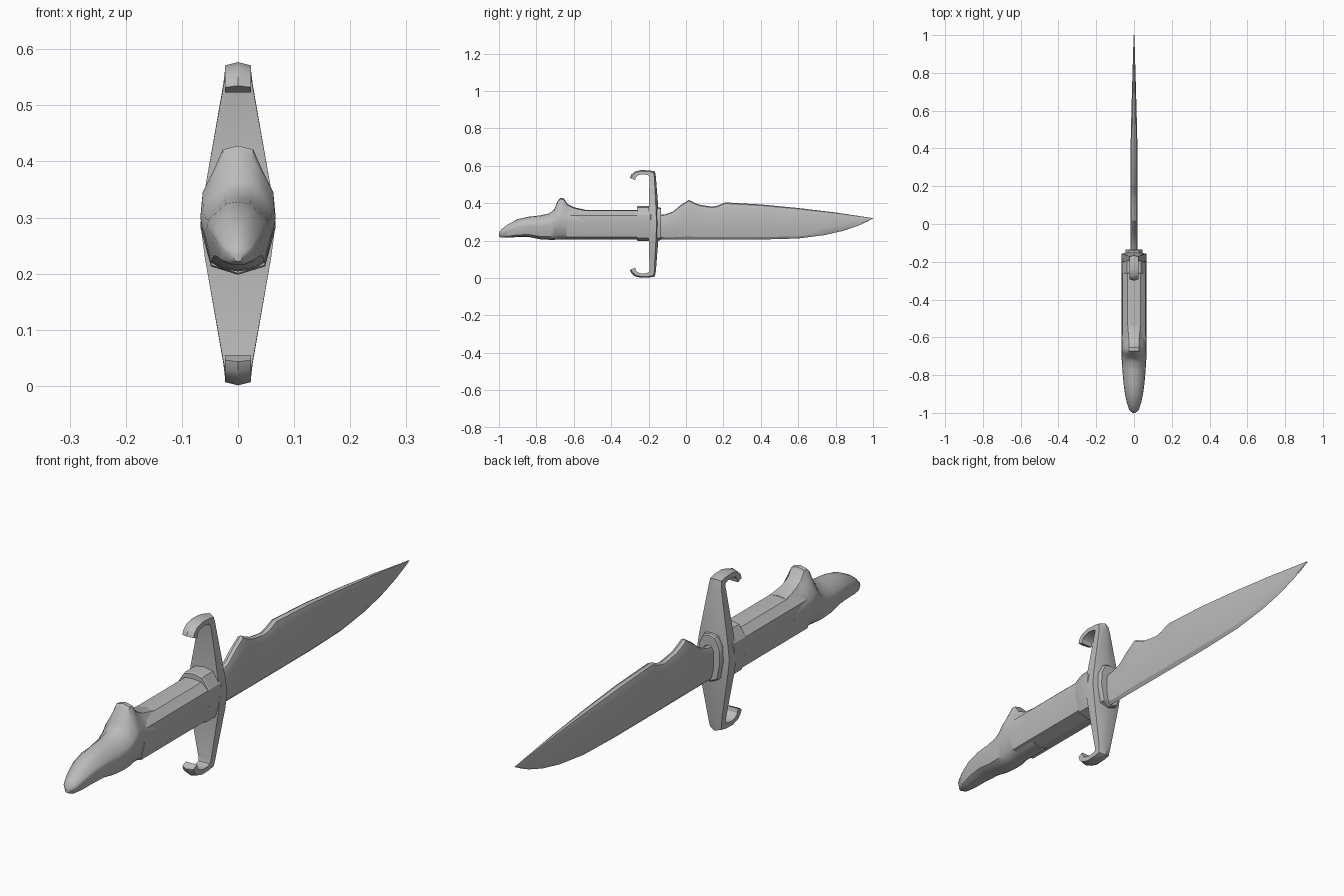
import bpy
import bmesh
import math

if "Cube" in bpy.data.objects:
    bpy.data.objects.remove(bpy.data.objects["Cube"], do_unlink=True)

steel = bpy.data.materials.new("grey")
steel.use_nodes = True
GREY = (0.5, 0.5, 0.5, 1)
steel.diffuse_color = GREY
steel.node_tree.nodes["Principled BSDF"].inputs["Base Color"].default_value = GREY


def loft(name, rings, angle=30):
    """Skin a list of equal-length closed rings and cap both ends."""
    bm = bmesh.new()
    rows = [[bm.verts.new(p) for p in ring] for ring in rings]
    n = len(rows[0])
    for a, b in zip(rows, rows[1:]):
        for i in range(n):
            j = (i + 1) % n
            bm.faces.new((a[i], a[j], b[j], b[i]))
    bm.faces.new(rows[0])
    bm.faces.new(rows[-1])
    bmesh.ops.remove_doubles(bm, verts=bm.verts, dist=0.0005)
    bmesh.ops.recalc_face_normals(bm, faces=bm.faces)
    mesh = bpy.data.meshes.new(name)
    bm.to_mesh(mesh)
    bm.free()
    obj = bpy.data.objects.new(name, mesh)
    mesh.materials.append(steel)
    bpy.context.collection.objects.link(obj)
    bpy.ops.object.select_all(action="DESELECT")
    obj.select_set(True)
    bpy.context.view_layer.objects.active = obj
    bpy.ops.object.shade_smooth_by_angle(angle=math.radians(angle))
    return obj


def mirrored(half):
    """Close a half section (first and last points on the centre line)."""
    return half + [(-x, y, z) for x, y, z in half[-2:0:-1]]


def interp(table, y):
    for (a, va), (b, vb) in zip(table, table[1:]):
        if y <= b:
            return va + (vb - va) * max(0, y - a) / (b - a)
    return table[-1][1]


# Blade: clipped spine with a thumb notch, ground belly
spine = [(-.16, .335), (-.11, .34), (-.07, .355), (-.03, .388), (.015, .418),
         (.04, .405), (.07, .392), (.14, .381), (.17, .387), (.21, .404),
         (.4, .393), (.6, .374), (.8, .35), (.92, .332), (1, .32)]
belly = [(-.16, .207), (.2, .206), (.42, .206), (.6, .211), (.74, .229),
         (.84, .252), (.92, .279), (.97, .302), (1, .318)]
rings = []
for y in sorted({p[0] for p in spine + belly}):
    top, bot = interp(spine, y), interp(belly, y)
    h = top - bot
    w = .018 * min(1, .12 + 1.6 * (1 - y))
    rings.append(mirrored([(0, y, bot), (w * .55, y, bot + h * .07),
                           (w, y, bot + h * .36), (w, y, top - h * .16),
                           (w * .6, y, top - h * .03), (0, y, top)]))
loft("blade", rings, 25)

# Grip: faceted handle
rings = []
for y in (-.64, -.56, -.23):
    rings.append(mirrored([(0, y, .206), (.05, y, .22), (.066, y, .29),
                           (.061, y, .335), (.034, y, .36), (0, y, .363)]))
loft("grip", rings, 20)

# Pommel: rounded beak rising into a flat-topped horn
# station: y, bottom, top, half width, top half width
stations = [(-1, .222, .242, .008, .003), (-.985, .215, .262, .025, .008),
            (-.95, .215, .288, .037, .013), (-.9, .219, .314, .048, .018),
            (-.84, .219, .328, .056, .021), (-.78, .207, .334, .061, .023),
            (-.73, .204, .346, .064, .024), (-.705, .204, .366, .066, .025),
            (-.685, .205, .414, .067, .026), (-.672, .205, .428, .067, .027),
            (-.655, .206, .427, .067, .026), (-.635, .206, .397, .067, .026),
            (-.6, .206, .378, .066, .028), (-.54, .206, .365, .066, .033)]
rings = []
for y, b, t, w, tw in stations:
    h = t - b
    mid = b + min(.095, h * .55)
    rings.append(mirrored([(0, y, b), (w * .45, y, b + h * .03),
                           (w * .77, y, b + h * .12), (w, y, mid),
                           (w * .94, y, mid + (t - mid) * .35),
                           ((w + tw) * .45, y, mid + (t - mid) * .68),
                           (tw, y, t - h * .03), (0, y, t)]))
loft("pommel", rings, 40)

# Collars: stepped sleeve behind the guard and thin flange at the blade
def collar(name, y0, y1, w, low, high):
    rings = []
    for y, k in ((y0, .97), (y0 + .005, 1), (y1 - .005, 1), (y1, .95)):
        c, r = (low + high) / 2, (high - low) / 2 * k
        rings.append(mirrored([(0, y, c - r), (w * k * .72, y, c - r * .84),
                               (w * k, y, c - r * .1), (w * k * .95, y, c + r * .5),
                               (w * k * .55, y, c + r * .93), (0, y, c + r)]))
    loft(name, rings, 25)


collar("grip_collar", -.262, -.185, .067, .198, .384)
collar("blade_flange", -.16, -.135, .046, .2, .378)

# Guard: tapered crossbar with hooked ends, ridged on its outer side
# station: inner y, inner z, outer y, outer z, half width
arm = [(-.202, .289, -.143, .289, .067), (-.2, .35, -.146, .35, .059),
       (-.195, .535, -.161, .54, .026), (-.199, .548, -.166, .57, .023),
       (-.215, .553, -.195, .575, .023), (-.238, .554, -.24, .577, .023),
       (-.258, .548, -.275, .568, .023), (-.268, .538, -.293, .552, .023),
       (-.272, .523, -.3, .535, .023)]
full = [(a, .578 - b, c, .578 - d, w) for a, b, c, d, w in arm[:0:-1]] + arm
rings = []
for iy, iz, oy, oz, w in full:
    ey, ez = iy + (oy - iy) * .75, iz + (oz - iz) * .75
    rings.append(mirrored([(0, iy, iz), (w, iy, iz), (w, ey, ez), (0, oy, oz)]))
loft("guard", rings, 30)
